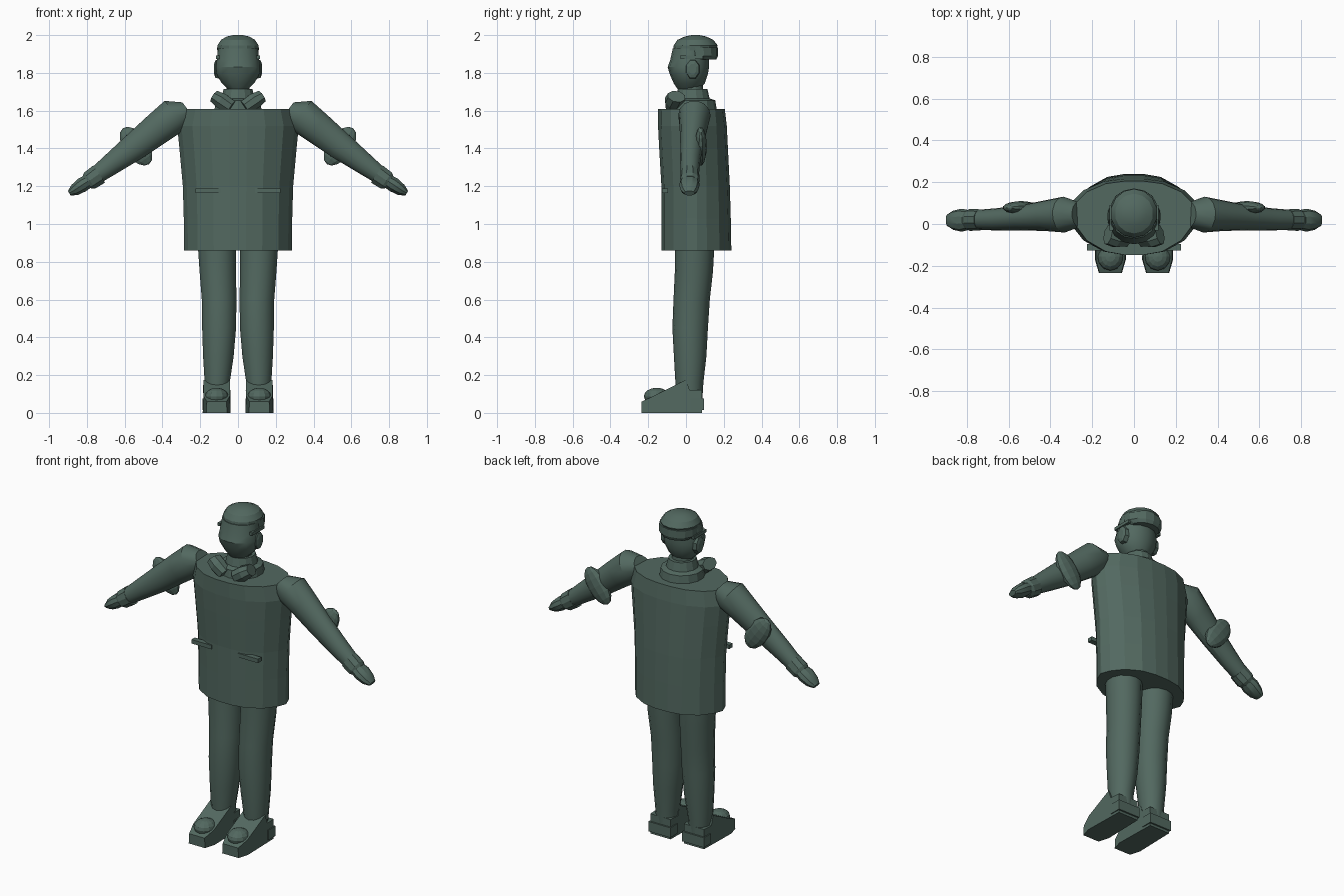
import bpy, bmesh, math
from mathutils import Vector, Matrix

if "Cube" in bpy.data.objects:
    bpy.data.objects.remove(bpy.data.objects["Cube"])

green = bpy.data.materials.new("dark_green")
green.diffuse_color = (0.085, 0.14, 0.117, 1)
green.use_nodes = True
green.node_tree.nodes["Principled BSDF"].inputs["Base Color"].default_value = green.diffuse_color


def finish(name, bm, smooth=None):
    bmesh.ops.recalc_face_normals(bm, faces=bm.faces)
    me = bpy.data.meshes.new(name)
    bm.to_mesh(me)
    bm.free()
    me.materials.append(green)
    ob = bpy.data.objects.new(name, me)
    bpy.context.collection.objects.link(ob)
    if smooth:
        bpy.ops.object.select_all(action='DESELECT')
        ob.select_set(True)
        bpy.context.view_layer.objects.active = ob
        bpy.ops.object.shade_smooth_by_angle(angle=math.radians(smooth))
    return ob


def skin(name, rings, smooth=None):
    """Join rings of points into a closed skin."""
    bm = bmesh.new()
    rows = [[bm.verts.new(p) for p in r] for r in rings]
    n = len(rows[0])
    for a, b in zip(rows, rows[1:]):
        for i in range(n):
            j = (i + 1) % n
            bm.faces.new((a[i], a[j], b[j], b[i]))
    bm.faces.new(rows[0])
    bm.faces.new(rows[-1])
    return finish(name, bm, smooth)


def oval(x, y, z, rx, ry, n=12):
    return [(x + rx * math.cos(2 * math.pi * (i + .5) / n),
             y + ry * math.sin(2 * math.pi * (i + .5) / n), z) for i in range(n)]


def tube(name, path, n=12, smooth=None):
    """Skin along a path of (centre, radius in the xz plane, radius in y)."""
    rings = []
    d = (Vector(path[-1][0]) - Vector(path[0][0])).normalized()
    u = d.cross(Vector((0, 1, 0))).normalized()
    v = d.cross(u)
    for c, ru, rv in path:
        rings.append([Vector(c) + u * ru * math.cos(2 * math.pi * (i + .5) / n)
                      + v * rv * math.sin(2 * math.pi * (i + .5) / n) for i in range(n)])
    return skin(name, rings, smooth)


def box(name, c, size, rot=Matrix()):
    bm = bmesh.new()
    bmesh.ops.create_cube(bm, size=1, matrix=Matrix.Translation(c) @ rot @ Matrix.Diagonal((*size, 1)))
    return finish(name, bm)


def ball(name, c, size, rot=Matrix(), u=12, v=8):
    bm = bmesh.new()
    bmesh.ops.create_uvsphere(bm, u_segments=u, v_segments=v, radius=1,
                              matrix=Matrix.Translation(c) @ rot @ Matrix.Diagonal((*size, 1)))
    return finish(name, bm)


# Coat: lens-shaped sections, (height, half width, front y, back y)
half = [(1, .02), (.93, .30), (.75, .66), (.45, .92), (.15, 1)]
coat = []
for z, w, front, back in [(.86, .285, -.13, .24), (1.03, .287, -.13, .237), (1.2, .292, -.13, .232),
                          (1.4, .31, -.142, .222), (1.52, .322, -.148, .216), (1.61, .30, -.148, .205)]:
    mid = .055
    back_side = [(w * x, mid + (back - mid) * t, z) for x, t in half]
    front_side = [(w * x, mid + (front - mid) * t, z) for x, t in half]
    coat.append(back_side + [(-x, y, h) for x, y, h in reversed(back_side)]
                + [(-x, y, h) for x, y, h in front_side] + list(reversed(front_side)))
skin("coat", coat)

# Collar and neck
skin("collar", [oval(0, .035, z, r, r, 14) for z, r in
                [(1.59, .13), (1.655, .12), (1.665, .09), (1.715, .078)]])
skin("neck", [oval(0, .03, z, r, r, 12) for z, r in [(1.66, .065), (1.77, .06)]], 40)

# Head: (height, half width, front y, back y)
skin("head", [oval(0, (f + b) / 2, z, w, (b - f) / 2, 14) for z, w, f, b in
              [(1.715, .055, -.045, .075), (1.745, .088, -.065, .10), (1.79, .115, -.085, .115),
               (1.83, .12, -.097, .122), (1.87, .115, -.083, .122), (1.93, .108, -.07, .12)]], 30)

# Cap with a band that overhangs the back
skin("cap", [oval(0, (f + b) / 2, z, w, (b - f) / 2, 14) for z, w, f, b in
             [(1.905, .108, -.068, .15), (1.945, .112, -.065, .168), (1.975, .092, -.045, .145),
              (1.993, .06, -.005, .105), (2.0, .025, .03, .07)]], 25)
skin("cap_band", [oval(0, y, z, w, r, 14) for z, y, w, r in
                  [(1.87, .09, .09, .07), (1.89, .075, .112, .095), (1.935, .07, .113, .10)]])

for side, s in (("left", 1), ("right", -1)):
    # Ear pieces
    tube(side + "_ear_cover", [((s * .095, .035, 1.82), .055, .04), ((s * .12, .035, 1.82), .05, .036),
                               ((s * .126, .035, 1.82), .03, .02)], 8)
    box(side + "_ear_strap", (s * .108, .03, 1.882), (.018, .12, .018))

    # Lapels
    tube(side + "_lapel", [((s * .035, -.075, 1.615), .042, .035), ((s * .085, -.065, 1.65), .045, .05),
                           ((s * .125, -.05, 1.675), .036, .05)], 8)

    # Pocket flap
    box(side + "_pocket_flap", (s * .157, -.112, 1.175), (.135, .032, .024))

    # Arm, cuff and hand
    tube(side + "_arm", [((s * .265, .045, 1.60), .055, .06), ((s * .335, .045, 1.575), .096, .086),
                         ((s * .42, .04, 1.51), .088, .074), ((s * .54, .03, 1.415), .076, .06),
                         ((s * .66, .022, 1.325), .06, .053), ((s * .76, .02, 1.25), .046, .047)], 14, 30)
    tube(side + "_cuff", [((s * .735, .02, 1.265), .058, .05), ((s * .785, .02, 1.23), .054, .053),
                          ((s * .80, .02, 1.22), .042, .046)], 10)
    tube(side + "_hand", [((s * .78, .02, 1.235), .036, .045), ((s * .825, .018, 1.207), .041, .055),
                          ((s * .865, .018, 1.18), .033, .046), ((s * .893, .018, 1.163), .015, .028)], 10, 25)

    # Elbow pad
    ball(side + "_elbow_pad", (s * .54, .078, 1.412), (.068, .032, .118),
         Matrix.Rotation(s * math.radians(36), 4, 'Y'), 10, 8)

    # Leg: (height, x centre, y centre, half width, half depth)
    skin(side + "_leg", [oval(s * x, y, z, w, d, 14) for z, x, y, w, d in
                         [(.06, .108, .02, .062, .066), (.16, .11, .018, .068, .074),
                          (.3, .104, .022, .083, .086), (.45, .1, .022, .092, .094),
                          (.6, .1, .03, .094, .096), (.75, .107, .042, .099, .101),
                          (.9, .112, .046, .104, .105)]], 30)

    # Shoe: side outline drawn across the foot width, narrowed at the toe
    cx = s * .113
    outline = [(-.235, 0, .055), (-.235, .06, .052), (-.17, .09, .07), (0, .175, .07),
               (.02, .12, .072), (.085, .12, .068), (.085, 0, .068), (-.17, 0, .074)]
    skin(side + "_shoe", [[(cx + k * w, y, z) for y, z, w in outline] for k in (-1, 1)])
    ball(side + "_toe_cap", (cx, -.155, .088), (.062, .068, .045))
    box(side + "_heel", (cx, .06, .045), (.148, .07, .06))
